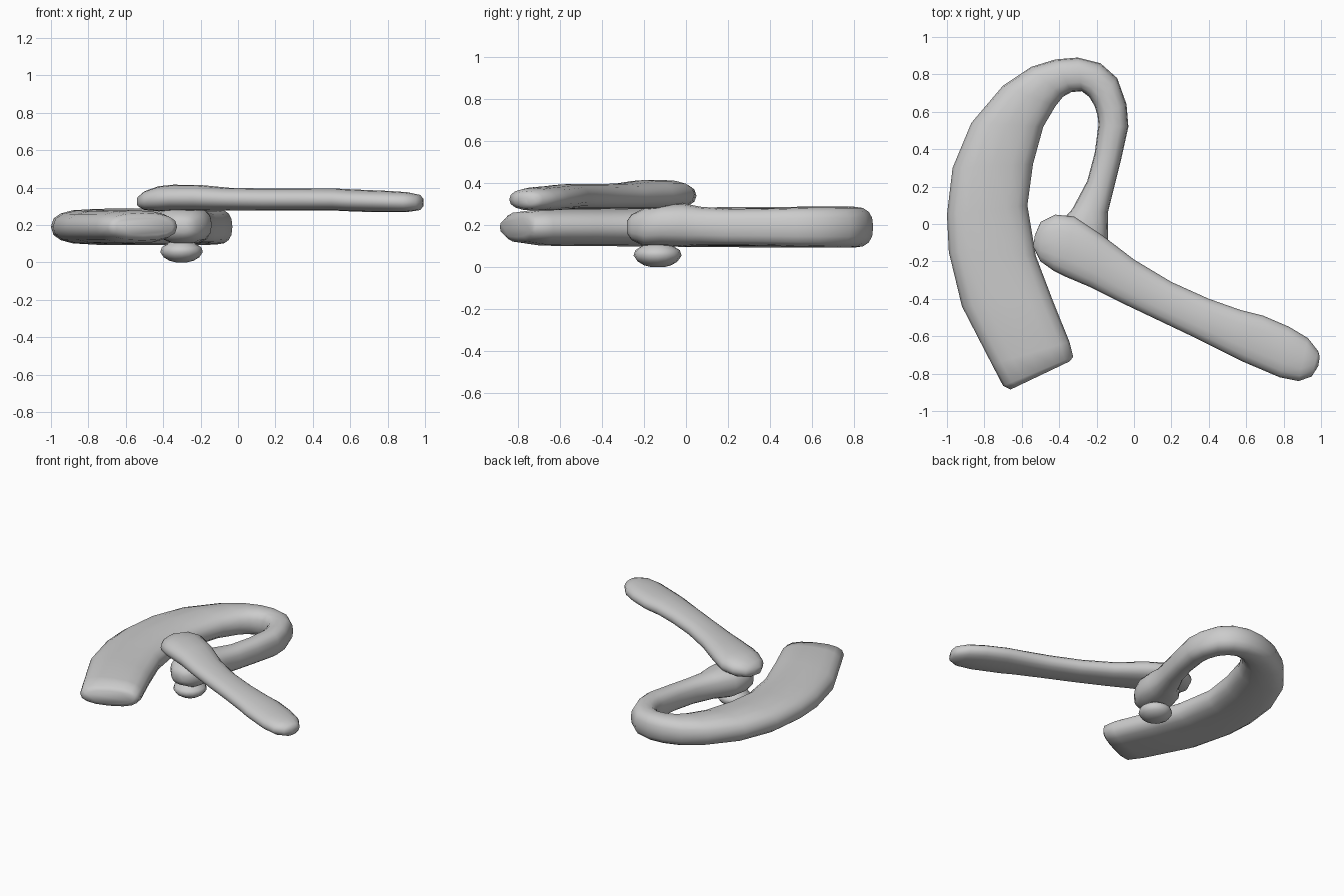
import bpy, bmesh, math
from mathutils import Vector


def finish(name, bm):
    bmesh.ops.recalc_face_normals(bm, faces=bm.faces)
    me = bpy.data.meshes.new(name)
    bm.to_mesh(me)
    bm.free()
    for p in me.polygons:
        p.use_smooth = True
    ob = bpy.data.objects.new(name, me)
    bpy.context.collection.objects.link(ob)
    return ob


def skin(bm, rings):
    n = len(rings[0])
    for r, s in zip(rings, rings[1:]):
        for i in range(n):
            j = (i + 1) % n
            bm.faces.new((r[i], r[j], s[j], s[i]))
    bm.faces.new(rings[0])
    bm.faces.new(rings[-1])


def loft(name, stations, power=2.5, seg=16):
    """Each station: left edge x, y, right edge x, y, centre z, half height."""
    bm = bmesh.new()
    rings = []
    for ax, ay, bx, by, z, h in stations:
        a, b = Vector((ax, ay, z)), Vector((bx, by, z))
        ring = []
        for i in range(seg):
            t = 2 * math.pi * i / seg
            c, s = math.cos(t), math.sin(t)
            u = math.copysign(abs(c) ** (2 / power), c)
            v = math.copysign(abs(s) ** (2 / power), s)
            ring.append(bm.verts.new((a + b) / 2 + (b - a) / 2 * u + Vector((0, 0, h * v))))
        rings.append(ring)
    skin(bm, rings)
    return finish(name, bm)


# Ear hook: broad battery end, loop over the ear, swelling into the hub
loft("ear_hook", [
    (-.66, -.885, -.345, -.735, .19, .045),
    (-.70, -.865, -.325, -.710, .19, .073),
    (-.76, -.75, -.345, -.63, .19, .088),
    (-.92, -.44, -.43, -.42, .19, .09),
    (-.99, -.15, -.525, -.17, .19, .092),
    (-1.0, .05, -.57, .10, .19, .094),
    (-.97, .30, -.54, .32, .19, .096),
    (-.87, .54, -.485, .52, .19, .097),
    (-.70, .74, -.42, .63, .19, .097),
    (-.55, .84, -.38, .68, .19, .097),
    (-.42, .88, -.335, .705, .19, .097),
    (-.30, .89, -.28, .71, .19, .097),
    (-.18, .86, -.24, .68, .19, .097),
    (-.09, .78, -.21, .63, .19, .096),
    (-.04, .64, -.195, .58, .19, .095),
    (-.03, .52, -.19, .53, .19, .093),
    (-.07, .34, -.21, .38, .19, .088),
    (-.11, .18, -.25, .23, .19, .087),
    (-.14, .06, -.33, .08, .195, .092),
    (-.14, -.02, -.41, -.01, .20, .104),
    (-.14, -.12, -.44, -.12, .20, .10),
    (-.17, -.20, -.42, -.20, .19, .09),
    (-.22, -.26, -.37, -.26, .19, .06),
    (-.26, -.28, -.33, -.28, .19, .03),
])

# Microphone boom laid across the hub
loft("microphone_boom", [
    (-.53, -.06, -.54, -.12, .325, .025),
    (-.50, .01, -.50, -.20, .33, .05),
    (-.42, .05, -.43, -.25, .34, .067),
    (-.32, .04, -.37, -.28, .345, .07),
    (-.17, -.06, -.24, -.335, .345, .069),
    (.00, -.19, -.08, -.415, .338, .06),
    (.20, -.31, .12, -.51, .336, .059),
    (.40, -.40, .32, -.605, .336, .059),
    (.57, -.46, .50, -.695, .335, .059),
    (.69, -.49, .58, -.735, .33, .059),
    (.83, -.55, .78, -.82, .325, .057),
    (.93, -.61, .88, -.84, .322, .053),
    (.985, -.68, .95, -.815, .32, .042),
    (.993, -.71, .985, -.76, .32, .022),
], power=2.3)

# Ear bud: turned profile under the hub, with a short neck
bm = bmesh.new()
rings = []
for r, z in [(.03, 0), (.065, .009), (.095, .027), (.114, .055),
             (.106, .08), (.075, .1), (.055, .115), (.055, .16)]:
    rings.append([bm.verts.new((-.302 + r * math.cos(k * math.pi / 8),
                                -.135 + r * math.sin(k * math.pi / 8), z))
                  for k in range(16)])
skin(bm, rings)
finish("ear_bud", bm)
